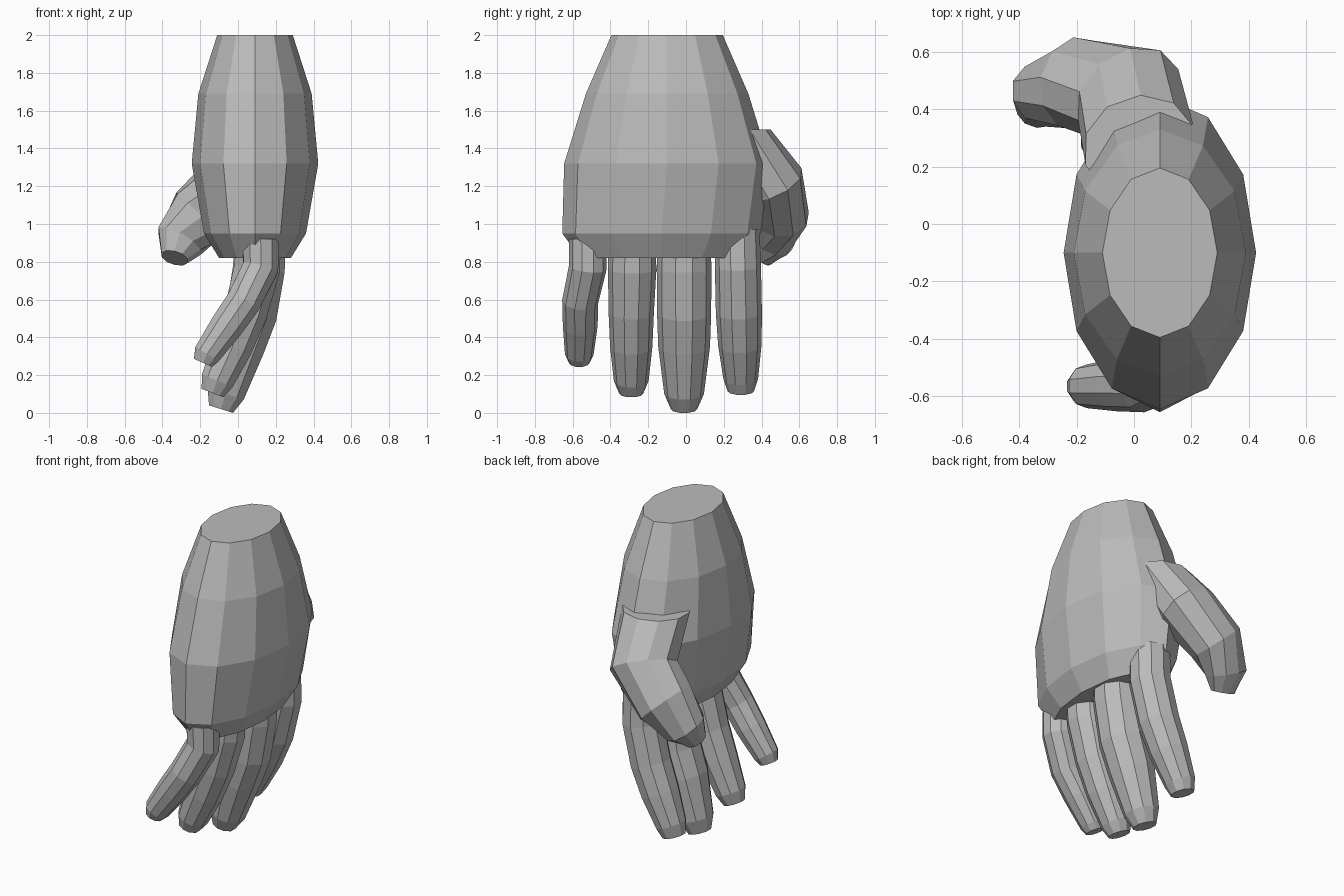
import bpy, bmesh, math
from mathutils import Vector

cube = bpy.data.objects.get("Cube")
if cube:
    bpy.data.objects.remove(cube)

grey = bpy.data.materials.new("plain grey")
grey.use_nodes = True
colour = (0.5, 0.5, 0.5, 1)
grey.diffuse_color = colour
grey.node_tree.nodes["Principled BSDF"].inputs["Base Color"].default_value = colour


def loft(name, rings, sides):
    """Skin rings of (centre, side vector, depth vector) and cap both ends."""
    bm = bmesh.new()
    loops = []
    for centre, side, depth in rings:
        angles = [math.tau * i / sides for i in range(sides)]
        loops.append([bm.verts.new(centre + side * math.cos(a) + depth * math.sin(a))
                      for a in angles])
    for low, high in zip(loops, loops[1:]):
        for i in range(sides):
            j = (i + 1) % sides
            bm.faces.new((low[i], low[j], high[j], high[i]))
    bm.faces.new(loops[0])
    bm.faces.new(loops[-1])
    bmesh.ops.recalc_face_normals(bm, faces=bm.faces)
    mesh = bpy.data.meshes.new(name)
    bm.to_mesh(mesh)
    bm.free()
    mesh.materials.append(grey)
    obj = bpy.data.objects.new(name, mesh)
    bpy.context.collection.objects.link(obj)
    return obj


def digit(name, path, across, flat=1.0, start=None):
    """Bent tapered digit along (x, y, z, radius) points."""
    points = [Vector(p[:3]) for p in path]
    rings = []
    for i, point in enumerate(points):
        before, after = points[max(i - 1, 0)], points[min(i + 1, len(points) - 1)]
        along = (after - before).normalized()
        if i == 0 and start:
            along = Vector(start)
        side = Vector(across)
        side = (side - along * side.dot(along)).normalized()
        radius = path[i][3]
        rings.append((point, side * radius, along.cross(side) * radius * flat))
    return loft(name, rings, 10)


# Palm and wrist: stacked ellipses of (z, centre y, half width, half depth)
palm = [(2.0, -0.1, 0.2, 0.295), (1.69, -0.1, 0.3, 0.43), (1.32, -0.1, 0.335, 0.545),
        (0.95, -0.13, 0.27, 0.525), (0.82, -0.13, 0.19, 0.43)]
loft("palm", [(Vector((0.09, y, z)), Vector((w, 0, 0)), Vector((0, d, 0)))
              for z, y, w, d in palm], 12)

# Four fingers curling towards the palm side
digit("little_finger", [(0.12, -0.52, 0.92, 0.1), (0.12, -0.52, 0.77, 0.1),
                        (0.03, -0.56, 0.59, 0.096), (-0.06, -0.56, 0.46, 0.092),
                        (-0.165, -0.565, 0.31, 0.076), (-0.185, -0.565, 0.265, 0.055)], (0, 1, 0))
digit("ring_finger", [(0.11, -0.285, 0.92, 0.125), (0.1, -0.285, 0.76, 0.128),
                      (0.04, -0.29, 0.53, 0.12), (-0.03, -0.29, 0.35, 0.112),
                      (-0.11, -0.29, 0.17, 0.092), (-0.135, -0.29, 0.105, 0.065)], (0, 1, 0))
digit("middle_finger", [(0.12, -0.01, 0.92, 0.14), (0.11, -0.01, 0.76, 0.145),
                        (0.07, -0.01, 0.52, 0.143), (0.01, -0.01, 0.35, 0.137),
                        (-0.065, -0.01, 0.1, 0.105), (-0.09, -0.01, 0.02, 0.07)], (0, 1, 0))
digit("index_finger", [(0.11, 0.27, 0.97, 0.12), (0.11, 0.275, 0.77, 0.122),
                       (0.05, 0.28, 0.53, 0.122), (-0.02, 0.285, 0.36, 0.115),
                       (-0.1, 0.29, 0.18, 0.092), (-0.12, 0.29, 0.115, 0.07)], (0, 1, 0))

# Thumb springing from the side of the palm
digit("thumb", [(0.02, 0.27, 1.5, 0.2), (-0.02, 0.45, 1.22, 0.2),
                (-0.2, 0.49, 1.05, 0.18), (-0.31, 0.45, 0.91, 0.135),
                (-0.335, 0.39, 0.82, 0.075)], (0.94, 0.33, 0), 0.88, (0, 0, -1))
